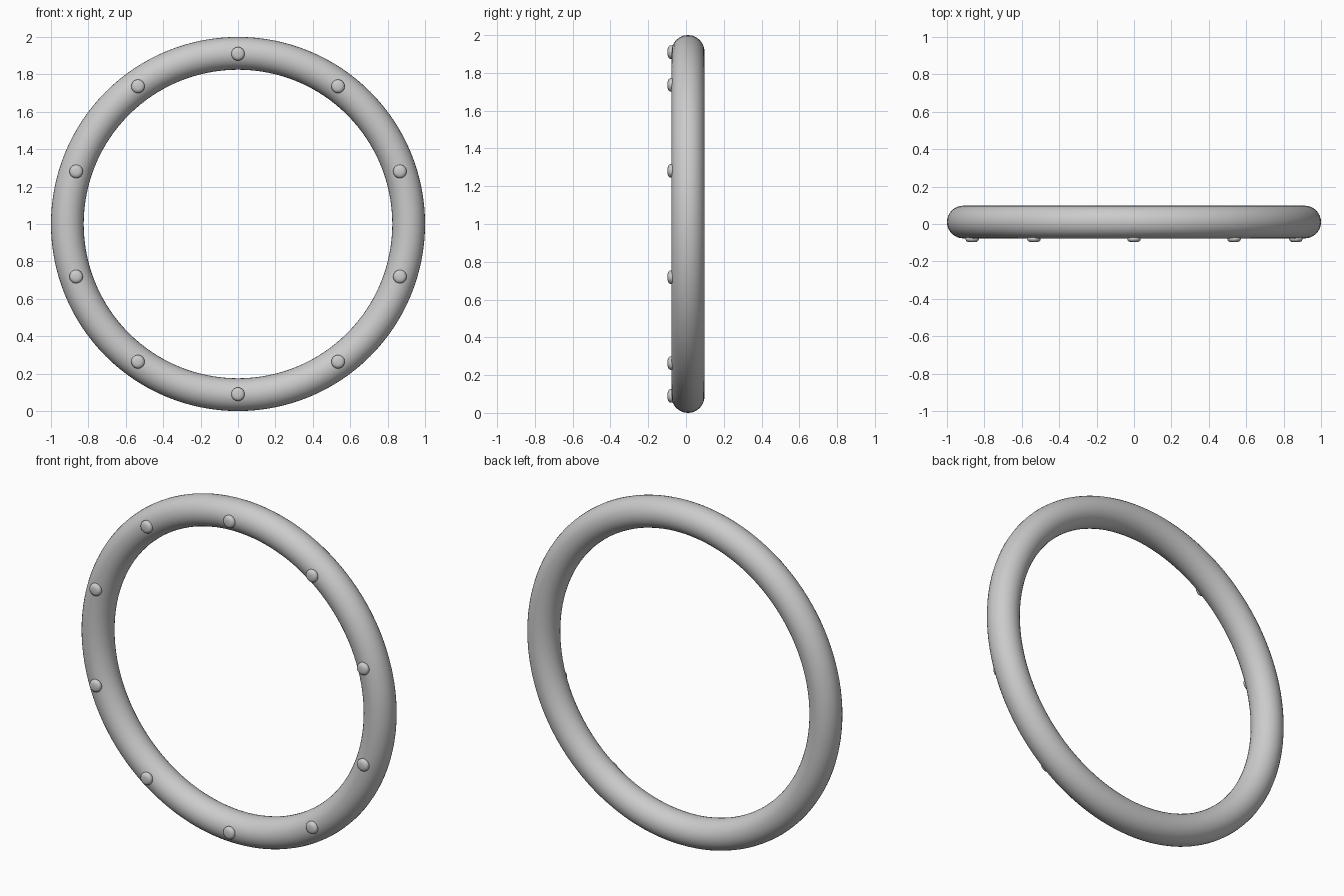
import bpy, bmesh, math
from mathutils import Matrix, Vector

if "Cube" in bpy.data.objects:
    bpy.data.objects.remove(bpy.data.objects["Cube"])

grey = bpy.data.materials.new("light_grey")
grey.diffuse_color = (0.6, 0.6, 0.6, 1)
grey.use_nodes = True
grey.node_tree.nodes["Principled BSDF"].inputs["Base Color"].default_value = grey.diffuse_color

RING_R, TUBE_R, RING_Y = 0.9125, 0.0875, 0.0105
CENTRE = Vector((0, RING_Y, 1))


def finish(obj, angle):
    obj.data.materials.append(grey)
    bpy.ops.object.select_all(action='DESELECT')
    obj.select_set(True)
    bpy.context.view_layer.objects.active = obj
    bpy.ops.object.shade_smooth_by_angle(angle=math.radians(angle))


# Round tube ring standing upright
bpy.ops.mesh.primitive_torus_add(major_radius=RING_R, minor_radius=TUBE_R,
                                 major_segments=128, minor_segments=32,
                                 location=CENTRE, rotation=(math.pi / 2, 0, 0))
ring = bpy.context.object
ring.name = "ring"
finish(ring, 60)

# Domed stud profile: (radius, y)
PROFILE = [(0.026, -0.062), (0.033, -0.068), (0.036, -0.076), (0.036, -0.083),
           (0.032, -0.090), (0.025, -0.095), (0.014, -0.0975)]
SIDES = 24


def add_stud(name, x, z):
    bm = bmesh.new()
    loops = [[bm.verts.new((r * math.cos(a), y, r * math.sin(a)))
              for a in (2 * math.pi * i / SIDES for i in range(SIDES))]
             for r, y in PROFILE]
    for lo, hi in zip(loops, loops[1:]):
        for i in range(SIDES):
            j = (i + 1) % SIDES
            bm.faces.new((lo[i], lo[j], hi[j], hi[i]))
    bm.faces.new(loops[0])
    bm.faces.new(loops[-1])
    bmesh.ops.recalc_face_normals(bm, faces=bm.faces)
    bm.transform(Matrix.Translation((x, 0, z)))
    mesh = bpy.data.meshes.new(name)
    bm.to_mesh(mesh)
    bm.free()
    obj = bpy.data.objects.new(name, mesh)
    bpy.context.collection.objects.link(obj)
    finish(obj, 40)


# Ten studs evenly spaced on the front face
for k in range(10):
    a = math.pi / 2 + k * math.pi / 5
    add_stud(f"stud_{k + 1}", 0.91 * math.cos(a), 1 + 0.91 * math.sin(a))
